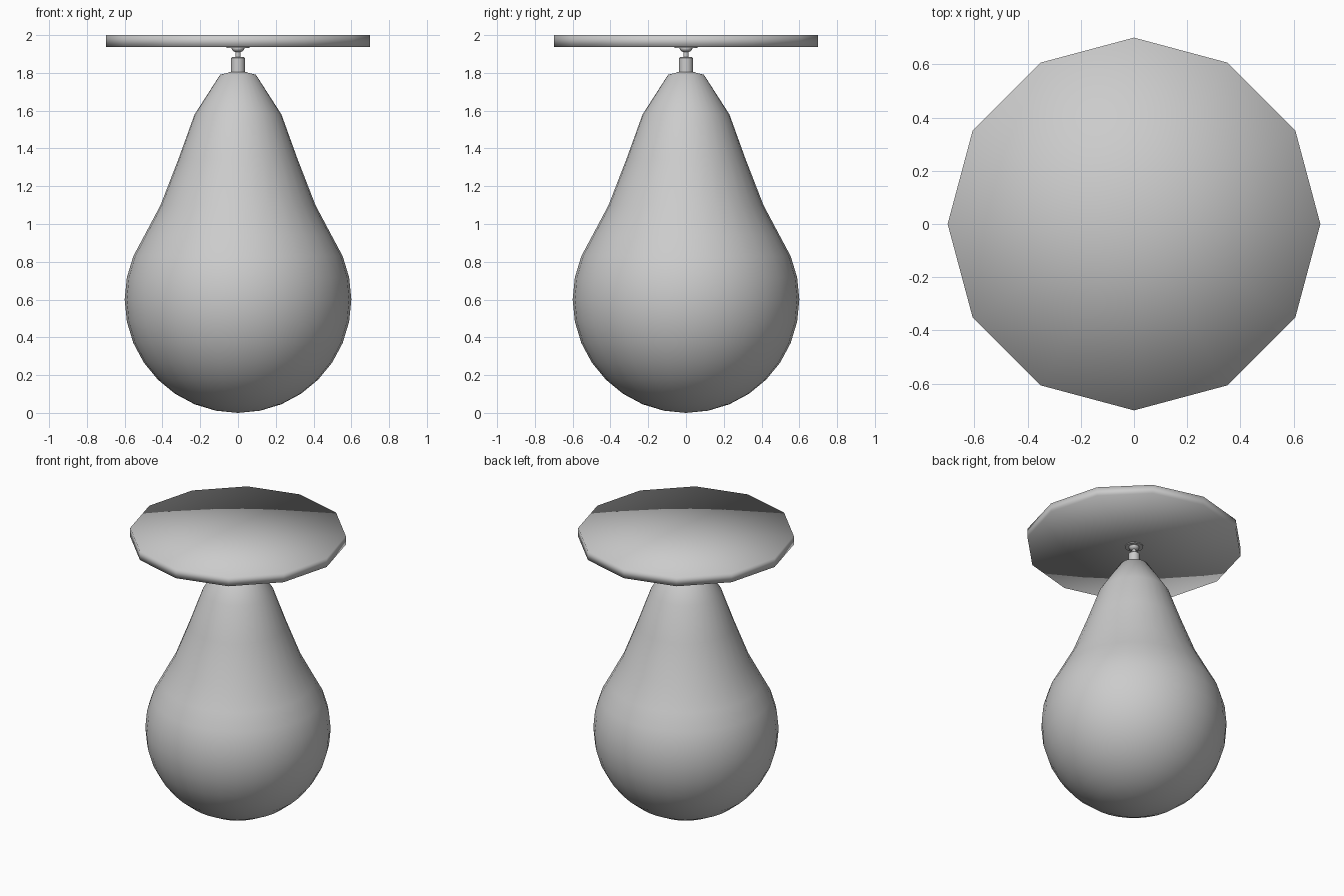
import bpy, bmesh
from math import sin, cos, pi, radians

if "Cube" in bpy.data.objects:
    bpy.data.objects.remove(bpy.data.objects["Cube"])


def lathe(name, profile, sides, sharp_angle=None):
    """Spin (radius, z) points about z; zero radius makes a pole."""
    bm = bmesh.new()
    rings = []
    for r, z in profile:
        if r == 0:
            rings.append([bm.verts.new((0, 0, z))])
        else:
            rings.append([bm.verts.new((r * cos(2 * pi * i / sides),
                                        r * sin(2 * pi * i / sides), z))
                          for i in range(sides)])
    for a, b in zip(rings, rings[1:]):
        for i in range(sides):
            j = (i + 1) % sides
            if len(a) == 1:
                bm.faces.new((a[0], b[j], b[i]))
            elif len(b) == 1:
                bm.faces.new((a[i], a[j], b[0]))
            else:
                bm.faces.new((a[i], a[j], b[j], b[i]))
    bmesh.ops.recalc_face_normals(bm, faces=bm.faces)
    mesh = bpy.data.meshes.new(name)
    bm.to_mesh(mesh)
    bm.free()
    ob = bpy.data.objects.new(name, mesh)
    bpy.context.collection.objects.link(ob)
    bpy.ops.object.select_all(action='DESELECT')
    ob.select_set(True)
    bpy.context.view_layer.objects.active = ob
    if sharp_angle is None:
        bpy.ops.object.shade_smooth()
    else:
        bpy.ops.object.shade_smooth_by_angle(angle=radians(sharp_angle))
    return ob


# Teardrop bag: spherical bottom, tapered neck
R = 0.6
bottom = [(R * sin(k * pi / 16), R - R * cos(k * pi / 16)) for k in range(11)]
bottom[0] = (0, 0)
neck = [(0.495, 0.94), (0.41, 1.10), (0.315, 1.345), (0.23, 1.58),
        (0.095, 1.79), (0, 1.815)]
lathe("punching_bag", bottom + neck, 32)

# Swivel: collar on the bag, thin stem, ball and ceiling flange
lathe("swivel_collar", [(0, 1.79), (0.037, 1.79), (0.037, 1.878),
                        (0.03, 1.885), (0, 1.885)], 16, 40)
lathe("swivel_stem", [(0, 1.87), (0.014, 1.87), (0.014, 1.925), (0, 1.925)], 12, 40)
lathe("swivel_ball", [(0, 1.908), (0.018, 1.911), (0.032, 1.922),
                      (0.034, 1.932), (0.03, 1.945), (0, 1.95)], 16)
lathe("ceiling_flange", [(0, 1.932), (0.06, 1.932), (0.06, 1.945), (0, 1.945)], 12, 40)

# Twelve-sided overhead platform
lathe("platform", [(0, 1.937), (0.7, 1.937), (0.7, 2.0), (0, 2.0)], 12)
